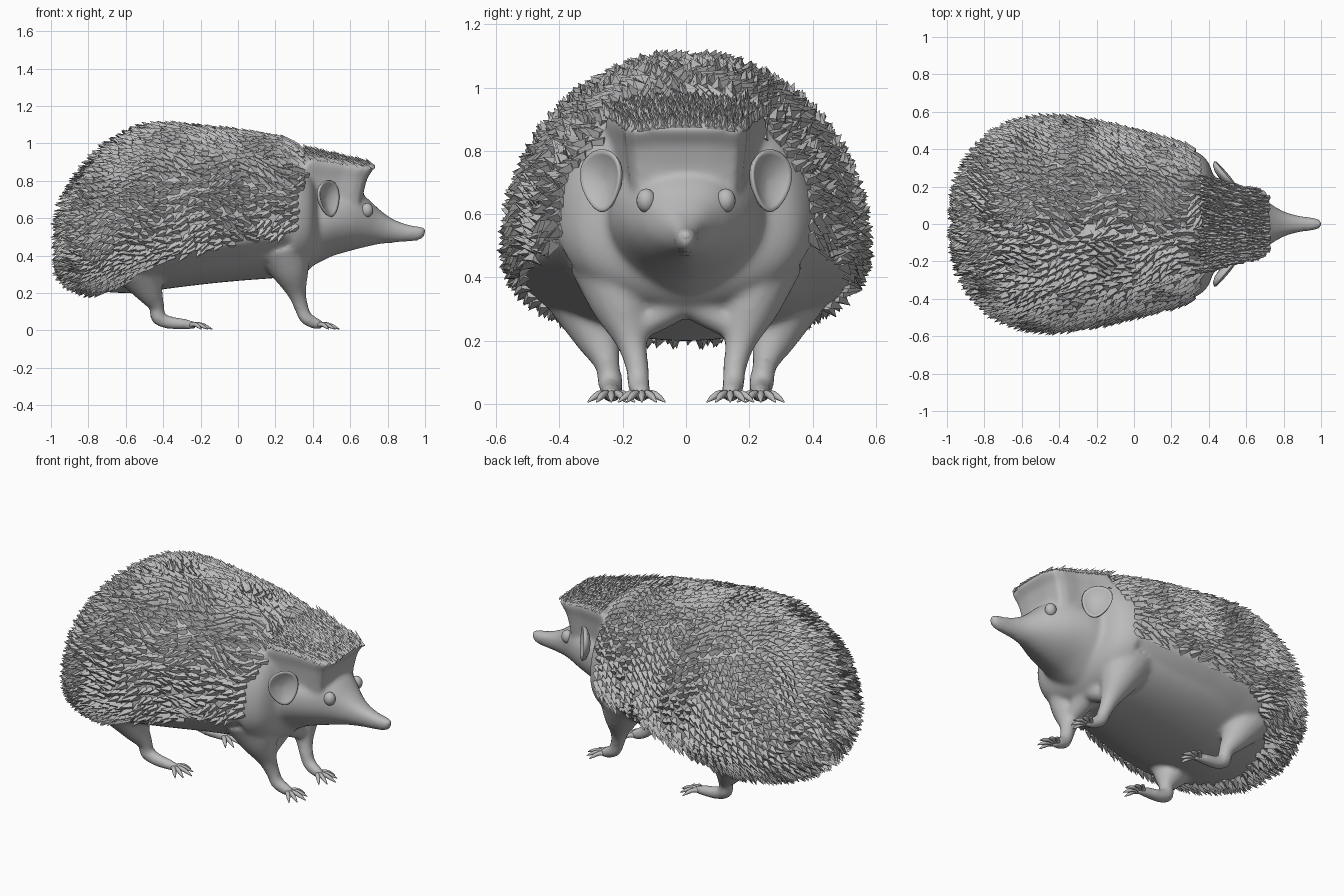
import bpy, bmesh, math, random
from mathutils import Vector, Matrix

random.seed(4)
cube = bpy.data.objects.get("Cube")
if cube:
    bpy.data.objects.remove(cube)

grey = bpy.data.materials.new("plain grey")
grey.use_nodes = True
grey.diffuse_color = (0.5, 0.5, 0.5, 1)
shader = next(n for n in grey.node_tree.nodes if n.type == 'BSDF_PRINCIPLED')
shader.inputs["Base Color"].default_value = (0.5, 0.5, 0.5, 1)
shader.inputs["Roughness"].default_value = 0.7


def finish(name, bm, smooth=True):
    bmesh.ops.recalc_face_normals(bm, faces=bm.faces)
    mesh = bpy.data.meshes.new(name)
    for f in bm.faces:
        f.smooth = smooth
    bm.to_mesh(mesh)
    bm.free()
    mesh.materials.append(grey)
    ob = bpy.data.objects.new(name, mesh)
    bpy.context.scene.collection.objects.link(ob)
    return ob


def loft(bm, rings):
    """Closed solid through a list of equal rings of points."""
    rows = [[bm.verts.new(p) for p in ring] for ring in rings]
    n = len(rows[0])
    for a, b in zip(rows, rows[1:]):
        for i in range(n):
            j = (i + 1) % n
            bm.faces.new((a[i], a[j], b[j], b[i]))
    bm.faces.new(rows[0])
    bm.faces.new(rows[-1])


def curve_at(rows, s):
    """Smooth interpolation through rows of numbers."""
    last = len(rows) - 1
    i = min(max(int(s), 0), last - 1)
    t = s - i
    a, b, c, d = (rows[min(max(k, 0), last)] for k in range(i - 1, i + 3))
    return [q + 0.5 * t * (r - p + t * (2 * p - 5 * q + 4 * r - u + t * (3 * (q - r) + u - p)))
            for p, q, r, u in zip(a, b, c, d)]


def linear(table, x):
    for (x0, y0), (x1, y1) in zip(table, table[1:]):
        if x <= x1:
            return y0 + (y1 - y0) * max(0, (x - x0) / (x1 - x0))
    return table[-1][1]


def tube(bm, path, sides=16):
    """Path rows are x, y, z, radius."""
    rings = []
    steps = 4 * (len(path) - 1)
    for k in range(steps + 1):
        s = k / 4
        x, y, z, r = curve_at(path, s)
        ahead, behind = curve_at(path, min(s + .1, len(path) - 1)), curve_at(path, max(s - .1, 0))
        rot = (Vector(ahead[:3]) - Vector(behind[:3])).to_track_quat('Z', 'Y')
        rings.append([Vector((x, y, z)) + rot @ Vector((r * math.cos(a), r * math.sin(a), 0))
                      for a in (math.tau * i / sides for i in range(sides))])
    loft(bm, rings)


# Body sections: x, half width, top, middle, bottom
BODY = [(-.945, .03, .50, .47, .44), (-.93, .19, .64, .46, .31), (-.88, .31, .75, .46, .25),
        (-.8, .42, .87, .47, .22), (-.7, .495, .97, .48, .205), (-.55, .545, 1.06, .5, .20),
        (-.4, .555, 1.095, .5, .22), (-.2, .53, 1.08, .52, .245), (0, .485, 1.06, .55, .265),
        (.2, .435, 1.03, .57, .28), (.3, .402, 1.0, .58, .29), (.36, .37, .955, .58, .31),
        (.4, .325, .90, .58, .345), (.435, .23, .81, .58, .39), (.47, .14, .74, .58, .43)]
# Lower rim of the quilled coat
SKIRT = [(-.97, .3), (-.85, .22), (-.75, .2), (-.6, .26), (-.4, .37), (-.2, .43), (0, .46), (.3, .52), (.45, .55)]


def body_point(s, th, groove=0.0, tuck=0.0):
    x, w, top, mid, low = curve_at(BODY, s)
    c, sn = math.cos(th), math.sin(th)
    y = w * c
    if sn >= 0:
        z = mid + (top - mid) * sn - groove * min(1, w / .3) * math.exp(-(y / .025) ** 2)
    else:
        z = mid - (mid - low) * abs(sn) ** .85
        if x < .3:
            y *= 1 - tuck * min(1, max(0, linear(SKIRT, x) - z) / .07)
    return Vector((x, y, z))


# Skin: body, head, brow and legs fused into one smooth surface
skin = bmesh.new()
N = 96
loft(skin, [[body_point(k / 3, math.tau * i / N, .04, .1) for i in range(N)]
            for k in range(3 * (len(BODY) - 1) + 1)])

# Head sections: x, half width, top, middle, bottom
HEAD = [(.34, .27, .78, .58, .32), (.42, .25, .77, .59, .355), (.5, .235, .76, .6, .395),
        (.6, .195, .745, .6, .425), (.68, .145, .715, .59, .445), (.75, .095, .652, .56, .46),
        (.82, .06, .60, .54, .467), (.9, .041, .568, .527, .473), (.97, .032, .555, .523, .482),
        (1.0, .018, .548, .53, .505)]
rings = []
for k in range(4 * (len(HEAD) - 1) + 1):
    x, w, top, mid, low = curve_at(HEAD, k / 4)
    ring = []
    for i in range(40):
        c, sn = math.cos(math.tau * i / 40), math.sin(math.tau * i / 40)
        y = w * math.copysign(abs(c) ** (.85 if sn > 0 else 1.2), c)
        z = mid + ((top - mid) * sn ** .8 if sn > 0 else -(mid - low) * abs(sn))
        ring.append((x, y, z))
    rings.append(ring)
loft(skin, rings)

# Flared brow that carries the forehead quills
PLAN = [(.36, .26), (.45, .23), (.55, .204), (.64, .196), (.69, .175), (.705, .08)]


def brow_top(x, y):
    return .885 + .23 * (.73 - x) - .6 * y * y


outline = PLAN + [(x, -y) for x, y in reversed(PLAN)]
rings = []
for z, shift, scale in ((.66, -.05, .88), (.76, -.03, .92), (.82, -.012, .95), (.87, .025, 1.0)):
    rings.append([(x + shift * (x - .36) / .35, y * scale, z + (z - .66) * .5 * (.73 - x) - .4 * y * y)
                  for x, y in outline])
for scale in (.97, .5):
    rings.append([(x + .02, y * scale, brow_top(x + .02, y * scale)) for x, y in outline])
loft(skin, rings)

FRONT_LEG = [(.24, .21, .44, .16), (.28, .2, .32, .105), (.315, .172, .2, .052), (.34, .155, .12, .038),
             (.365, .15, .065, .036), (.42, .142, .036, .031), (.455, .14, .026, .02)]
HIND_LEG = [(-.53, .3, .33, .14), (-.475, .275, .21, .078), (-.435, .25, .13, .042), (-.43, .24, .075, .041),
            (-.38, .236, .045, .036), (-.29, .236, .034, .03), (-.225, .236, .026, .02)]
for side in (1, -1):
    for leg in (FRONT_LEG, HIND_LEG):
        tube(skin, [(x, side * y, z, r) for x, y, z, r in leg])
# Arched chest between the front legs
tube(skin, [(.31, -.17, .23, .04), (.3, -.08, .29, .055), (.3, 0, .335, .065), (.3, .08, .29, .055), (.31, .17, .23, .04)])
ob = finish("skin", skin)
mod = ob.modifiers.new("fuse", 'REMESH')
mod.mode = 'VOXEL'
mod.voxel_size = .012
mod.use_smooth_shade = True
mod = ob.modifiers.new("soften", 'SMOOTH')
mod.factor = .5
mod.iterations = 10

# Clawed toes, ears and eyes on both sides
for side, label in ((1, "left"), (-1, "right")):
    for leg, name in ((FRONT_LEG, "front"), (HIND_LEG, "hind")):
        bm = bmesh.new()
        fx, fy = leg[-1][0] - .03, leg[-1][1] * side
        for i in range(-2, 3):
            a = i * .42
            reach = .118 - .014 * abs(i)
            dx, dy = math.cos(a), math.sin(a)
            tube(bm, [(fx + dx * reach * t, fy + dy * (.01 + reach * t), z, r) for t, z, r in
                      ((0, .028, .014), (.4, .032, .012), (.7, .022, .01), (1, .006, .002))], 8)
        finish(f"{label}_{name}_toes", bm)

    # Cupped ear, narrower toward the lobe
    bm = bmesh.new()
    profile = [(.002, -.012), (.05, -.006), (.08, .01), (.092, .016), (.097, .01), (.088, -.008), (.05, -.024), (.002, -.03)]
    loft(bm, [[(r * math.cos(a) * (.85 + .2 * math.sin(a)), r * math.sin(a) * 1.03, h)
               for a in (math.tau * i / 32 for i in range(32))] for r, h in profile])
    facing = Vector((.76, .65 * side, .05)).normalized()
    up = Vector((0, .2 * side, 1))
    across = up.cross(facing).normalized()
    up = facing.cross(across)
    turn = Matrix((across, up, facing)).transposed().to_4x4()
    bm.transform(Matrix.Translation((.48, .262 * side, .705)) @ turn)
    finish(label + "_ear", bm)

    bm = bmesh.new()
    bmesh.ops.create_uvsphere(bm, u_segments=20, v_segments=12, radius=.036)
    bm.transform(Matrix.Translation((.69, .126 * side, .643)) @ Matrix.Diagonal((.9, .85, 1.05, 1)))
    finish(label + "_eye", bm)

bm = bmesh.new()
bmesh.ops.create_uvsphere(bm, u_segments=16, v_segments=10, radius=.02)
bm.transform(Matrix.Translation((.98, 0, .53)))
finish("nose", bm)


def quill(bm, p, normal, lean, length, half):
    """Faceted three-sided spike leaning away from the head."""
    across = normal.cross(lean).normalized()
    ridge = p + across.cross(normal) * -half * .3 + normal * half * .9
    a, b, c, tip = (bm.verts.new(q) for q in (p + across * half, p - across * half, ridge, p + lean * length))
    for f in ((a, c, tip), (c, b, tip), (b, a, tip), (a, b, c)):
        bm.faces.new(f)


# Back quills in staggered rows, kept above the skirt line and behind the neck
GAP = .037
bm = bmesh.new()
s, travelled, row, end = 0.0, GAP, 0, len(BODY) - 2.6
previous = body_point(0, 1)
while s < end:
    here = body_point(s, 1)
    travelled += (here - previous).length
    previous = here
    if travelled >= GAP:
        travelled = 0
        row += 1
        x, w, top, mid, low = curve_at(BODY, s)
        count = max(4, int(math.pi * (w + (top - low) / 2) / GAP))
        for i in range(count):
            th = math.tau * (i + .5 * (row % 2) + random.uniform(-.22, .22)) / count
            ss = min(max(s + random.uniform(-.06, .06), 0), end)
            p = body_point(ss, th)
            if p.z < linear(SKIRT, p.x) or p.x > .335 + .09 * max(0, (p.z - .72) / .22):
                continue
            if abs(p.y) < .007 and p.x > -.9:
                continue
            du = body_point(ss + .02, th) - body_point(max(ss - .02, 0), th)
            dv = body_point(ss, th + .02) - body_point(ss, th - .02)
            normal = du.cross(dv).normalized()
            if normal.dot(p - Vector((p.x + .05, 0, mid))) < 0:
                normal.negate()
            # Headings wander along the surface so that the scales form patches
            swirl = .6 * math.sin(13 * p.x + 3 * p.z) * math.sin(11 * p.y + 7 * p.z) + random.uniform(-.3, .3)
            lean = (normal * .68 + Vector((-.7, 0, -.15)) + dv.normalized() * swirl).normalized()
            sink = .012 + .025 * math.exp(-(p.y / .02) ** 2)
            quill(bm, p - normal * sink, normal, lean, random.uniform(.066, .08), .029)
    s += .004
finish("back_quills", bm, False)

# Finer, denser quills on the brow
bm = bmesh.new()
for i in range(20):
    x = .39 + i * .0175
    w = linear([(.36, .26), (.45, .23), (.55, .2), (.66, .185), (.73, .14)], x)
    n = int(2 * w / .02)
    for j in range(n + 1):
        y = w * (2 * (j + random.uniform(-.3, .3)) / n - 1)
        p = Vector((x + random.uniform(-.006, .006), y, brow_top(x, y) - .014))
        lean = Vector((-.65 + random.uniform(-.2, .2), y * .8, .6)).normalized()
        quill(bm, p, Vector((.1, y, 1)).normalized(), lean, random.uniform(.05, .07), .014)
finish("brow_quills", bm, False)
